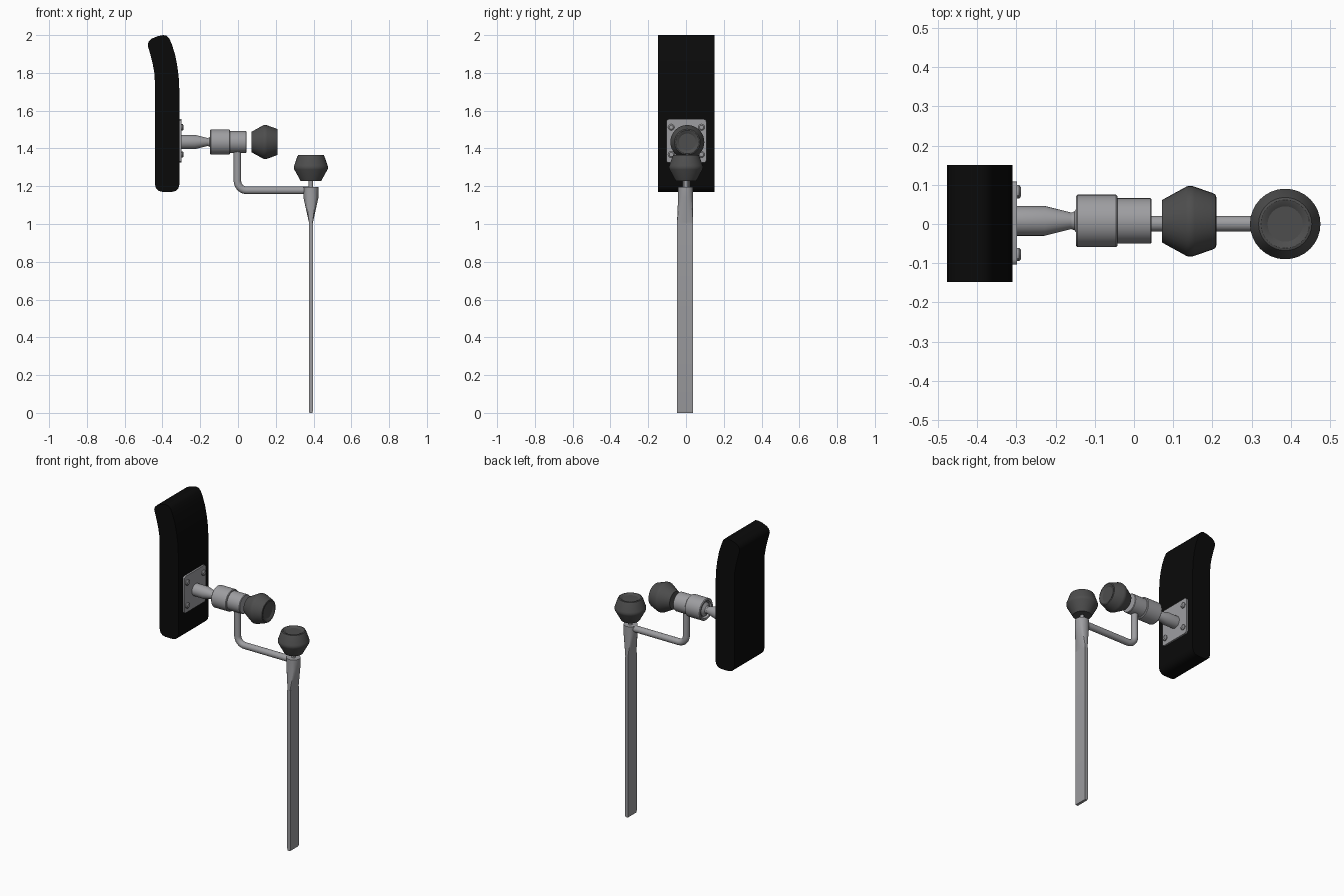
import bpy, bmesh, math
from mathutils import Vector, Matrix

if "Cube" in bpy.data.objects:
    bpy.data.objects.remove(bpy.data.objects["Cube"])


def material(name, rgb):
    m = bpy.data.materials.new(name)
    m.diffuse_color = (*rgb, 1)
    m.use_nodes = True
    m.node_tree.nodes["Principled BSDF"].inputs["Base Color"].default_value = m.diffuse_color
    return m


BLACK = material("black_vinyl", (0.003, 0.003, 0.003))
METAL = material("grey_metal", (0.34, 0.34, 0.355))
RUBBER = material("dark_rubber", (0.075, 0.075, 0.075))


def finish(bm, name, mat, angle=30):
    bmesh.ops.recalc_face_normals(bm, faces=bm.faces)
    me = bpy.data.meshes.new(name)
    bm.to_mesh(me)
    bm.free()
    me.materials.append(mat)
    ob = bpy.data.objects.new(name, me)
    bpy.context.collection.objects.link(ob)
    bpy.ops.object.select_all(action='DESELECT')
    ob.select_set(True)
    bpy.context.view_layer.objects.active = ob
    bpy.ops.object.shade_smooth_by_angle(angle=math.radians(angle))
    return ob


def loft(name, rings, mat, angle=30):
    """Skin a list of equal-length point rings and cap both ends."""
    bm = bmesh.new()
    vs = [[bm.verts.new(p) for p in r] for r in rings]
    n = len(vs[0])
    for a, b in zip(vs, vs[1:]):
        for i in range(n):
            j = (i + 1) % n
            bm.faces.new((a[i], a[j], b[j], b[i]))
    bm.faces.new(vs[0])
    bm.faces.new(vs[-1])
    return finish(bm, name, mat, angle)


def turned(name, profile, origin, mat, axis='Z', sides=32, angle=30):
    """Lathe a (distance, radius) profile along X or Z."""
    rot = Matrix.Rotation(math.pi / 2, 3, 'Y') if axis == 'X' else Matrix.Identity(3)
    rings = []
    for d, r in profile:
        rings.append([Vector(origin) + rot @ Vector((r * math.cos(t), r * math.sin(t), d))
                      for t in (2 * math.pi * i / sides for i in range(sides))])
    return loft(name, rings, mat, angle)


AY, AZ = 0.008, 1.434      # axis of the swivel joint
PX, PY = 0.386, -0.002     # axis of the post

# Padded rest: side profile extruded across y
pad = [(-0.31, 1.21), (-0.31, 1.70), (-0.314, 1.78), (-0.322, 1.84), (-0.334, 1.90),
       (-0.350, 1.95), (-0.364, 1.983), (-0.378, 1.997), (-0.395, 2.0), (-0.425, 1.994),
       (-0.458, 1.981), (-0.473, 1.966), (-0.478, 1.945), (-0.466, 1.905), (-0.452, 1.85),
       (-0.443, 1.80), (-0.44, 1.75), (-0.44, 1.21), (-0.434, 1.188), (-0.421, 1.175),
       (-0.40, 1.17), (-0.35, 1.17), (-0.329, 1.175), (-0.316, 1.188)]
loft("pad", [[(x, y, z) for x, z in pad] for y in (-0.148, 0.15)], BLACK, 40)

# Mounting plate with rounded corners
plate = []
for cy, cz, a0 in ((1, 1, 0), (-1, 1, 90), (-1, -1, 180), (1, -1, 270)):
    for k in range(4):
        t = math.radians(a0 + 30 * k)
        plate.append((0.002 + cy * 0.092 + 0.014 * math.cos(t),
                      1.44 + cz * 0.101 + 0.014 * math.sin(t)))
loft("mounting_plate", [[(x, y, z) for y, z in plate] for x in (-0.312, -0.299)], METAL)

# Plate bolts
for sy in (-1, 1):
    for sz in (-1, 1):
        turned("plate_bolt", [(0, 0.017), (0.007, 0.017), (0.012, 0.011)],
               (-0.300, 0.002 + sy * 0.08, 1.44 + sz * 0.072), METAL, 'X', 12)

# Stem with tapered neck and ball inside the socket
turned("stem", [(-0.305, 0.038), (-0.228, 0.038), (-0.16, 0.021), (-0.152, 0.024),
                (-0.140, 0.042), (-0.12, 0.047)],
       (0, AY, AZ), METAL, 'X')

# Socket collar, open at the stem end, and clamp body
turned("socket_collar", [(-0.12, 0.048), (-0.146, 0.052), (-0.148, 0.063), (-0.144, 0.067),
                         (-0.046, 0.067), (-0.042, 0.063)],
       (0, AY, AZ), METAL, 'X', 40)
turned("clamp_body", [(-0.044, 0.058), (0.042, 0.058), (0.045, 0.055)],
       (0, AY, AZ), METAL, 'X', 40)

# Bent arm: swept tube with a filleted corner
ax, az, bend = -0.003, 1.178, 0.05
path = [((ax, az + 0.23), 0)]
for k in range(9):
    t = math.radians(90 * k / 8)
    path.append(((ax + bend - bend * math.cos(t), az + bend - bend * math.sin(t)), t))
path.append(((PX - 0.01, az), math.pi / 2))
rings = []
for (x, z), t in path:
    rings.append([(x + 0.02 * math.cos(u) * math.cos(t), 0.001 + 0.02 * math.sin(u),
                   z + 0.02 * math.cos(u) * math.sin(t))
                  for u in (2 * math.pi * i / 20 for i in range(20))])
loft("bent_arm", rings, METAL, 40)

# Post: round head blending into a flat bar
N = 32
HX, HY = 0.011, 0.0425


def head_ring(z, f):
    out = []
    for i in range(N):
        t = 2 * math.pi * (i + 0.5) / N
        c, s = math.cos(t), math.sin(t)
        # matching point on the flat bar: diagonal octants map to its sides
        m = max(abs(c), abs(s))
        x = 0.04 * c * (1 - f) + HX * c / m * f
        y = 0.04 * s * (1 - f) + HY * s / m * f
        out.append((PX + x, PY - 0.003 * f + y, z))
    return out


loft("post_head", [head_ring(z, f) for z, f in
                   ((1.197, 0), (1.14, 0), (1.01, 1), (1.0, 1))], METAL, 25)
bar = [(HX, HY), (-HX, HY), (-HX, -HY), (HX, -HY)]
loft("post_bar", [[(PX + x * k, PY - 0.003 + y, z) for x, y in bar]
                  for z, k in ((0, 0.75), (0.012, 1), (1.005, 1))], METAL)

# Clamping knobs with dished ends
knob = [(0, 0.054), (0.062, 0.088), (0.068, 0.09), (0.078, 0.09), (0.084, 0.088),
        (0.130, 0.072), (0.137, 0.068), (0.139, 0.062), (0.137, 0.055), (0.131, 0.045)]
turned("side_knob", knob, (0.071, AY - 0.001, AZ), RUBBER, 'X', 32, 25)
turned("top_knob", knob, (PX, 0.0, 1.227), RUBBER, 'Z', 32, 25)
turned("top_knob_screw", [(0, 0.012), (0.06, 0.012)], (PX, 0, 1.18), METAL, 'Z', 16)
